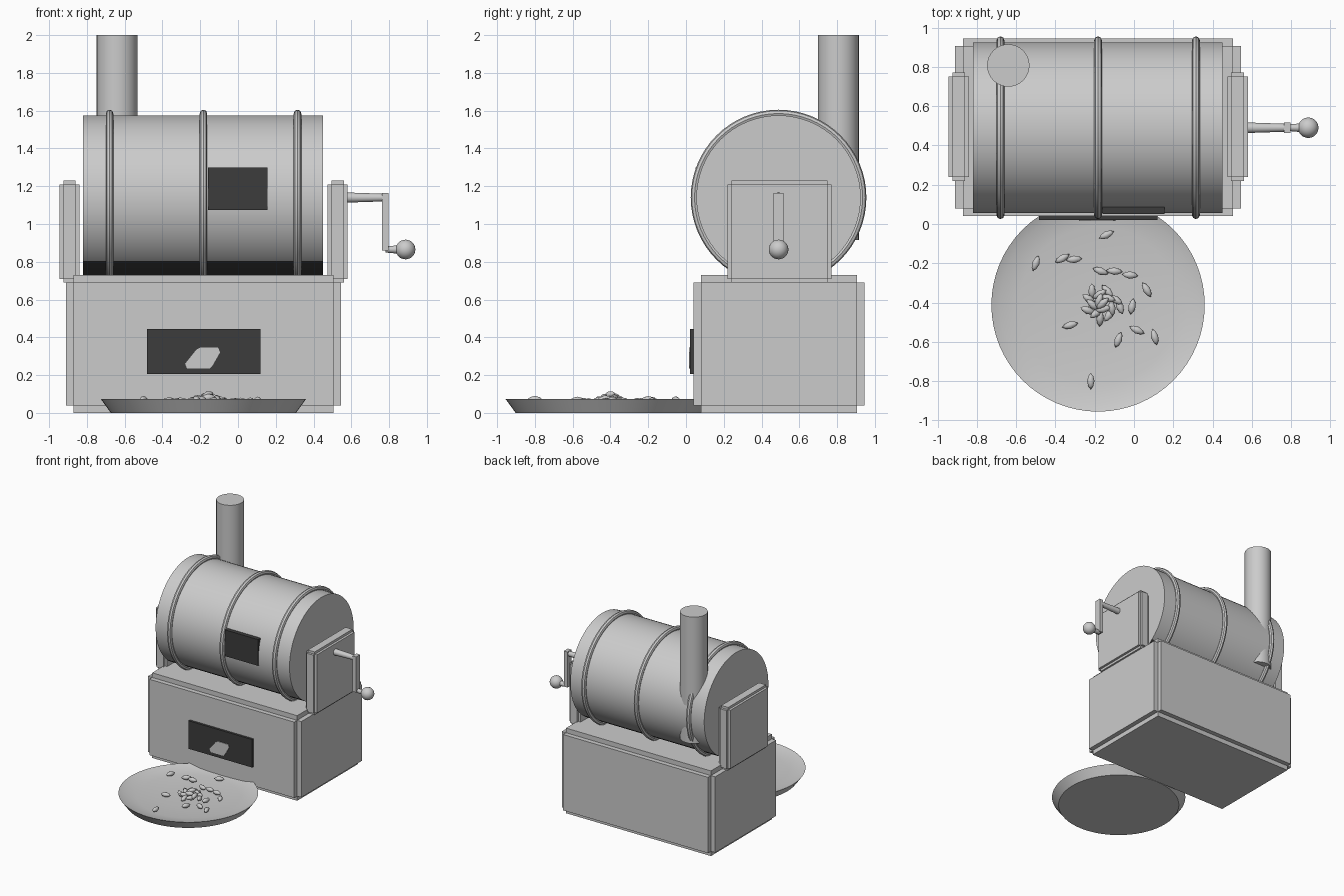
import bpy, bmesh, math, random
from mathutils import Matrix, Vector

random.seed(4)
if "Cube" in bpy.data.objects:
    bpy.data.objects.remove(bpy.data.objects["Cube"])


def material(name, value):
    m = bpy.data.materials.new(name)
    m.use_nodes = True
    m.diffuse_color = (value, value, value, 1)
    m.node_tree.nodes["Principled BSDF"].inputs["Base Color"].default_value = (value, value, value, 1)
    return m


METAL = material("light grey", 0.6)
DARK = material("charcoal", 0.045)


def finish(name, bm, mat=METAL, smooth=True):
    bmesh.ops.recalc_face_normals(bm, faces=bm.faces)
    me = bpy.data.meshes.new(name)
    bm.to_mesh(me)
    bm.free()
    ob = bpy.data.objects.new(name, me)
    bpy.context.collection.objects.link(ob)
    me.materials.append(mat)
    if smooth:
        bpy.ops.object.select_all(action="DESELECT")
        ob.select_set(True)
        bpy.context.view_layer.objects.active = ob
        bpy.ops.object.shade_smooth_by_angle(angle=math.radians(35))
    return ob


def add_box(bm, lo, hi):
    lo, hi = Vector(lo), Vector(hi)
    m = Matrix.Translation((lo + hi) / 2) @ Matrix.Diagonal((*(hi - lo), 1))
    bmesh.ops.create_cube(bm, size=1, matrix=m)


def box(name, lo, hi, mat=METAL):
    bm = bmesh.new()
    add_box(bm, lo, hi)
    return finish(name, bm, mat, False)


def stepped_box(name, lo, hi, step):
    """Box with a small square step along every edge."""
    bm = bmesh.new()
    for axis in range(3):
        inset = Vector([0 if i == axis else step for i in range(3)])
        add_box(bm, Vector(lo) + inset, Vector(hi) - inset)
    return finish(name, bm, METAL, False)


def rod(name, a, b, r1, r2, segments=32):
    a, b = Vector(a), Vector(b)
    bm = bmesh.new()
    turn = (b - a).to_track_quat("Z", "Y").to_matrix().to_4x4()
    bmesh.ops.create_cone(bm, cap_ends=True, segments=segments, radius1=r1, radius2=r2,
                          depth=(b - a).length, matrix=Matrix.Translation((a + b) / 2) @ turn)
    return finish(name, bm)


def lathe(name, profile, matrix, steps=64, closed=False):
    """Spin (radius, height) points round z, then place with the matrix."""
    bm = bmesh.new()
    verts = [bm.verts.new((r, 0, z)) for r, z in profile]
    count = len(verts)
    edges = [bm.edges.new((verts[i], verts[(i + 1) % count]))
             for i in range(count if closed else count - 1)]
    bmesh.ops.spin(bm, geom=verts + edges, axis=(0, 0, 1), cent=(0, 0, 0),
                   angle=math.tau, steps=steps)
    bmesh.ops.remove_doubles(bm, verts=bm.verts, dist=0.0005)
    bm.transform(matrix)
    return finish(name, bm)


AXIS_Y, AXIS_Z = 0.49, 1.14

# Base cabinet and the two bearing plates
stepped_box("base", (-0.91, 0.04, 0), (0.545, 0.945, 0.73), 0.04)
for side, x in (("left", 0.475), ("right", -0.945)):
    stepped_box(side + "_support", (x, 0.22, 0.69), (x + 0.105, 0.77, 1.23), 0.02)

# Drum with a sooty underside
drum = rod("drum", (-0.82, AXIS_Y, AXIS_Z), (0.45, AXIS_Y, AXIS_Z), 0.435, 0.435, 64)
drum.data.materials.append(DARK)
for face in drum.data.polygons:
    if face.center.z < 0.8 and abs(face.normal.x) < 0.5:
        face.material_index = 1

# Drum hoops
circle = [(0.445 + 0.02 * math.cos(i * math.tau / 8), 0.02 * math.sin(i * math.tau / 8))
          for i in range(8)]
for i, x in enumerate((-0.68, -0.183, 0.315)):
    place = Matrix.Translation((x, AXIS_Y, AXIS_Z)) @ Matrix.Rotation(math.pi / 2, 4, "Y")
    lathe(f"hoop_{i + 1}", circle, place, closed=True)

# Chimney
rod("chimney", (-0.64, 0.807, 0.915), (-0.64, 0.807, 2), 0.108, 0.108)

# Drum door and fire opening
box("drum_door", (-0.16, 0.05, 1.075), (0.155, 0.1, 1.3), DARK)
box("fire_opening", (-0.483, 0.02, 0.205), (0.12, 0.05, 0.445), DARK)

# Glowing lump in the fire opening
bm = bmesh.new()
outline = [(-0.28, 0.26), (-0.27, 0.235), (-0.15, 0.235), (-0.135, 0.25),
           (-0.095, 0.32), (-0.105, 0.345), (-0.2, 0.345), (-0.22, 0.335)]
face = bm.faces.new([bm.verts.new((x, 0.015, z)) for x, z in outline])
ext = bmesh.ops.extrude_face_region(bm, geom=[face])
bmesh.ops.translate(bm, vec=(0, 0.008, 0),
                    verts=[g for g in ext["geom"] if isinstance(g, bmesh.types.BMVert)])
finish("fire_lump", bm, smooth=False)

# Crank
rod("crank_axle", (0.57, AXIS_Y, 1.14), (0.78, AXIS_Y, 1.14), 0.027, 0.02, 16)
box("crank_arm", (0.763, AXIS_Y - 0.027, 0.86), (0.797, AXIS_Y + 0.027, 1.165))
rod("crank_grip", (0.78, AXIS_Y, 0.865), (0.87, AXIS_Y, 0.865), 0.016, 0.024, 16)
bm = bmesh.new()
bmesh.ops.create_uvsphere(bm, u_segments=24, v_segments=16, radius=0.052,
                          matrix=Matrix.Translation((0.887, AXIS_Y, 0.865)))
finish("crank_knob", bm)

# Cooling tray, a shallow dish
TRAY = Vector((-0.183, -0.412, 0))
lathe("tray", [(0, 0), (0.49, 0), (0.543, 0.073), (0.5, 0.056), (0.4, 0.042),
               (0.2, 0.033), (0, 0.03)], Matrix.Translation(TRAY))


# Beans, loose ones and a pile in the middle
def bean(name, x, y, z, angle, tilt=0):
    m = (Matrix.Translation((x, y, z)) @ Matrix.Rotation(math.radians(angle), 4, "Z")
         @ Matrix.Rotation(tilt, 4, "Y"))
    half = [(0.0, -0.042), (0.013, -0.026), (0.02, 0), (0.013, 0.026), (0.0, 0.042)]
    lathe(name, half, m @ Matrix.Rotation(math.pi / 2, 4, "Y"), 10)


loose = [(-0.14, -0.055, 25), (-0.5, -0.2, 70), (-0.365, -0.175, 30), (-0.305, -0.18, 5),
         (-0.17, -0.24, -20), (-0.1, -0.24, -5), (-0.02, -0.26, -5), (0.065, -0.335, -60),
         (-0.01, -0.42, 80), (0.015, -0.54, -25), (0.105, -0.575, -75), (-0.08, -0.59, 70),
         (-0.325, -0.515, 15), (-0.22, -0.8, 90)]
for i, (x, y, angle) in enumerate(loose):
    reach = (Vector((x, y, 0)) - TRAY).length
    bean(f"bean_{i + 1}", x, y, 0.055 + 0.1 * reach ** 2, angle)
for i in range(16):
    a, r = i * 2.4, 0.025 * math.sqrt(i)
    bean(f"pile_bean_{i + 1}", -0.16 + r * math.cos(a), -0.405 + 0.8 * r * math.sin(a),
         0.095 - 0.4 * r, random.uniform(0, 180), random.uniform(-0.3, 0.3))
